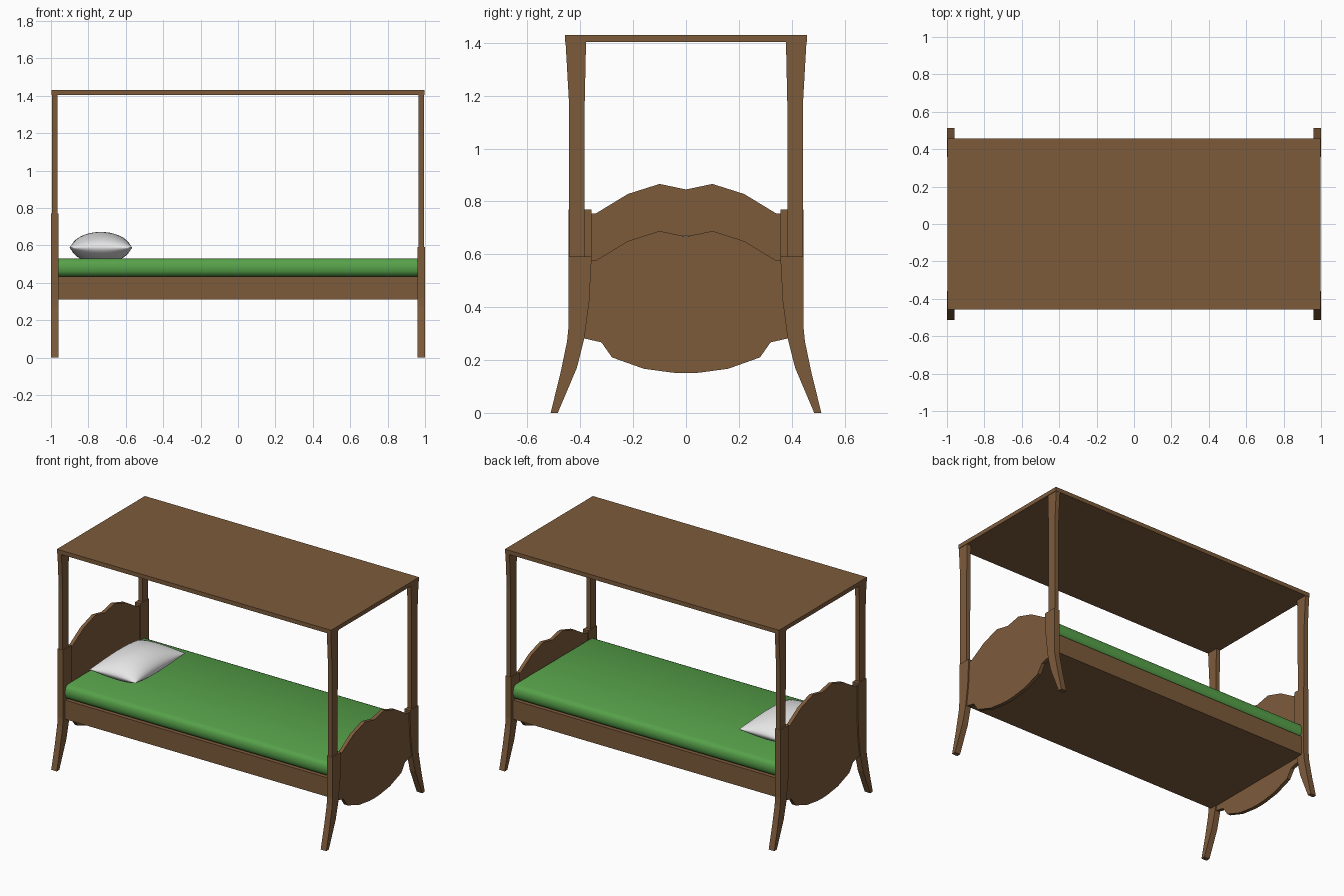
import bpy, bmesh, math

if "Cube" in bpy.data.objects:
    bpy.data.objects.remove(bpy.data.objects["Cube"])

def material(name, rgb):
    m = bpy.data.materials.new(name)
    m.diffuse_color = (*rgb, 1)
    m.use_nodes = True
    m.node_tree.nodes["Principled BSDF"].inputs["Base Color"].default_value = m.diffuse_color
    return m

WOOD = material("brown wood", (0.205, 0.104, 0.044))
GREEN = material("green fabric", (0.095, 0.36, 0.068))
WHITE = material("white linen", (0.8, 0.8, 0.8))

def finish(bm, name, mat, smooth=None):
    bmesh.ops.recalc_face_normals(bm, faces=bm.faces)
    me = bpy.data.meshes.new(name)
    bm.to_mesh(me)
    bm.free()
    me.materials.append(mat)
    ob = bpy.data.objects.new(name, me)
    bpy.context.collection.objects.link(ob)
    if smooth:
        bpy.ops.object.select_all(action='DESELECT')
        ob.select_set(True)
        bpy.context.view_layer.objects.active = ob
        bpy.ops.object.shade_smooth_by_angle(angle=math.radians(smooth))
    return ob

def extrude(name, profile, x0, x1, mat, smooth=None):
    """Extrude a closed (y, z) outline from x0 to x1."""
    bm = bmesh.new()
    f = bm.faces.new([bm.verts.new((x0, y, z)) for y, z in profile])
    r = bmesh.ops.extrude_face_region(bm, geom=[f])
    vs = [v for v in r["geom"] if isinstance(v, bmesh.types.BMVert)]
    bmesh.ops.translate(bm, verts=vs, vec=(x1 - x0, 0, 0))
    return finish(bm, name, mat, smooth)

def box(name, x, y, z0, z1, mat):
    return extrude(name, [(-y, z0), (y, z0), (y, z1), (-y, z1)], -x, x, mat)

def mirrored(half):
    """Close a right-hand half outline by mirroring it across y = 0."""
    return half + [(-y, z) for y, z in reversed(half) if y > 0]

# Canopy and bed base
box("canopy", 0.997, 0.457, 1.403, 1.43, WOOD)
box("bed_base", 0.965, 0.425, 0.31, 0.435, WOOD)

# Ends: curved legs, canopy posts, scalloped boards
for end, sx, top in (("head", -1, 0.77), ("foot", 1, 0.592)):
    leg = [(0.485, 0), (0.512, 0), (0.475, 0.15), (0.45, 0.27), (0.445, 0.32),
           (0.445, top), (0.358, top), (0.358, 0.57), (0.366, 0.42),
           (0.385, 0.28), (0.413, 0.17)]
    post = [(0.385, 0.55), (0.443, 0.55), (0.443, 1.18), (0.456, 1.41),
            (0.378, 1.41), (0.383, 1.18)]
    for side, sy in (("front", -1), ("back", 1)):
        extrude(f"{end}_{side}_leg", [(sy * y, z) for y, z in leg],
                sx * 0.96, sx * 1.0, WOOD)
        extrude(f"{end}_{side}_post", [(sy * y, z) for y, z in post],
                sx * 0.965, sx * 0.994, WOOD)
    d = top - 0.592
    board = [(0, 0.15), (0.05, 0.152), (0.16, 0.167), (0.28, 0.21),
             (0.32, 0.267), (0.387, 0.282), (0.37, 0.577 + d),
             (0.34, 0.577 + d), (0.22, 0.65 + d), (0.1, 0.688 + d), (0, 0.667 + d)]
    extrude(f"{end}board", mirrored(board), sx * 0.968, sx * 0.992, WOOD)

# Mattress with rounded sides
half = [(0.395, 0.435), (0.412, 0.443), (0.422, 0.46), (0.425, 0.482),
        (0.422, 0.504), (0.412, 0.521), (0.395, 0.529)]
extrude("mattress", mirrored(half), -0.962, 0.962, GREEN, 40)

# Pillow: two domed grids sharing a pinched rim
N = 28
bm = bmesh.new()
for s in (-1, 1):
    grid = []
    for i in range(N + 1):
        u = -math.cos(math.pi * i / N)
        row = []
        for j in range(N + 1):
            v = -math.cos(math.pi * j / N)
            h = max(0, (1 - u * u) * (1 - v * v)) ** 0.55
            x = -0.733 + 0.168 * u * (1 - 0.05 * (1 - v * v))
            y = 0.26 * v * (1 - 0.05 * (1 - u * u))
            row.append(bm.verts.new((x, y, 0.588 + s * 0.084 * h)))
        grid.append(row)
    for i in range(N):
        for j in range(N):
            bm.faces.new((grid[i][j], grid[i + 1][j],
                          grid[i + 1][j + 1], grid[i][j + 1]))
bmesh.ops.remove_doubles(bm, verts=bm.verts, dist=1e-5)
finish(bm, "pillow", WHITE, 60)
